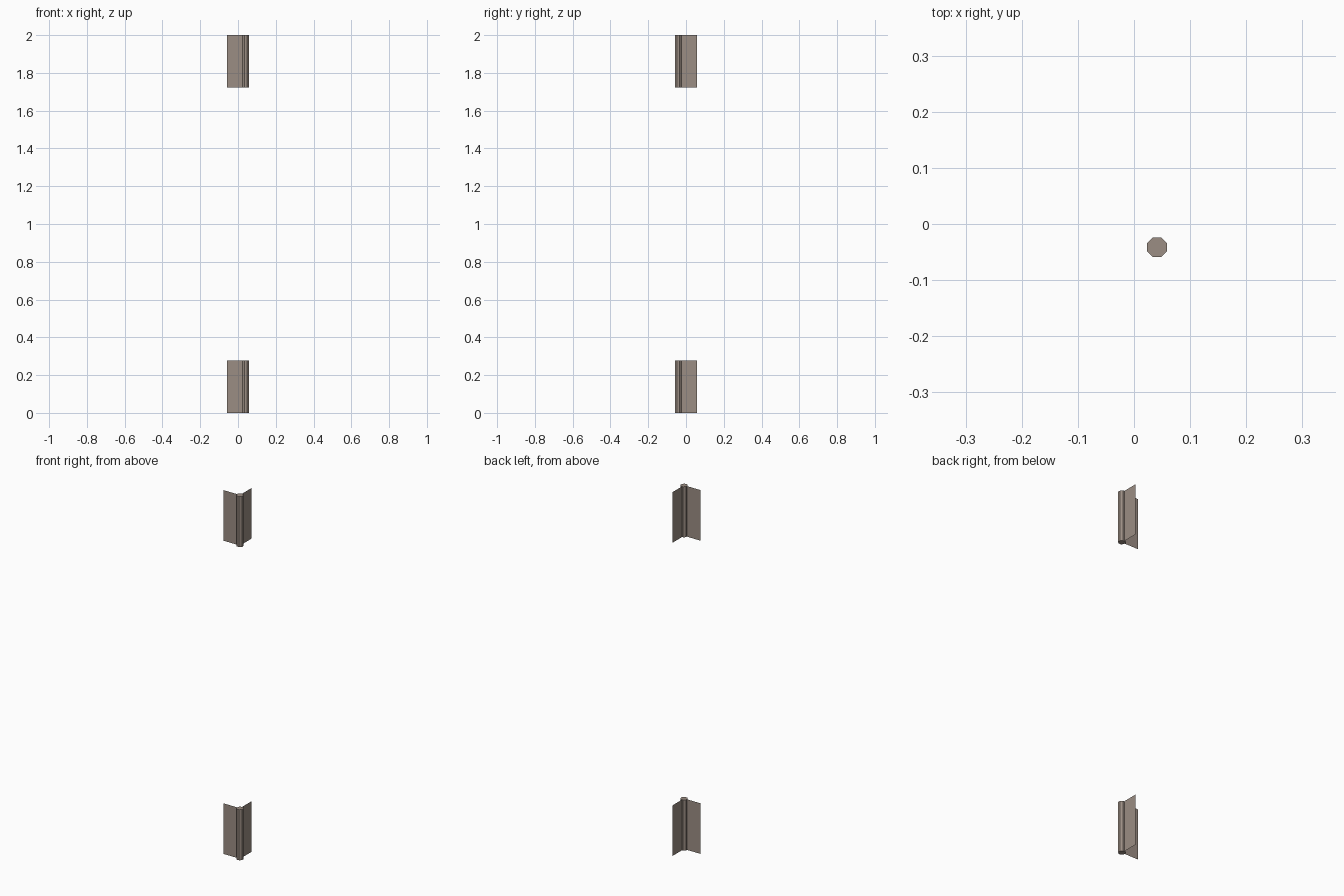
import bpy, bmesh, math
from mathutils import Matrix

if "Cube" in bpy.data.objects:
    bpy.data.objects.remove(bpy.data.objects["Cube"])

PIN_X, PIN_Y = 0.041, -0.0415   # hinge axis
APOTHEM = 0.0175                # half width of the octagonal barrel
EDGE = 0.059                    # outer edge of the leaves
HEIGHT = 0.278

metal = bpy.data.materials.new("brown_grey_metal")
metal.diffuse_color = (0.33, 0.27, 0.23, 1)
metal.use_nodes = True
metal.node_tree.nodes["Principled BSDF"].inputs["Base Color"].default_value = metal.diffuse_color


def add_object(name, bm, z):
    mesh = bpy.data.meshes.new(name)
    bm.to_mesh(mesh)
    bm.free()
    mesh.materials.append(metal)
    obj = bpy.data.objects.new(name, mesh)
    obj.location.z = z
    bpy.context.collection.objects.link(obj)


def barrel(name, z):
    # eight-sided pin with flat sides facing the axes
    bm = bmesh.new()
    r = APOTHEM / math.cos(math.pi / 8)
    m = Matrix.Translation((PIN_X, PIN_Y, HEIGHT / 2)) @ Matrix.Rotation(math.pi / 8, 4, 'Z')
    bmesh.ops.create_cone(bm, cap_ends=True, segments=8, radius1=r, radius2=r,
                          depth=HEIGHT, matrix=m)
    add_object(name, bm, z)


def leaf(name, start, end, z):
    # paper-thin upright plate between two plan points
    bm = bmesh.new()
    bm.faces.new([bm.verts.new(p) for p in (
        (*start, 0), (*end, 0), (*end, HEIGHT), (*start, HEIGHT))])
    add_object(name, bm, z)


for label, z in (("lower", 0), ("upper", 2 - HEIGHT)):
    barrel(label + "_hinge_barrel", z)
    leaf(label + "_front_leaf", (-EDGE, PIN_Y), (PIN_X - APOTHEM, PIN_Y), z)
    leaf(label + "_side_leaf", (PIN_X, PIN_Y + APOTHEM), (PIN_X, EDGE), z)
